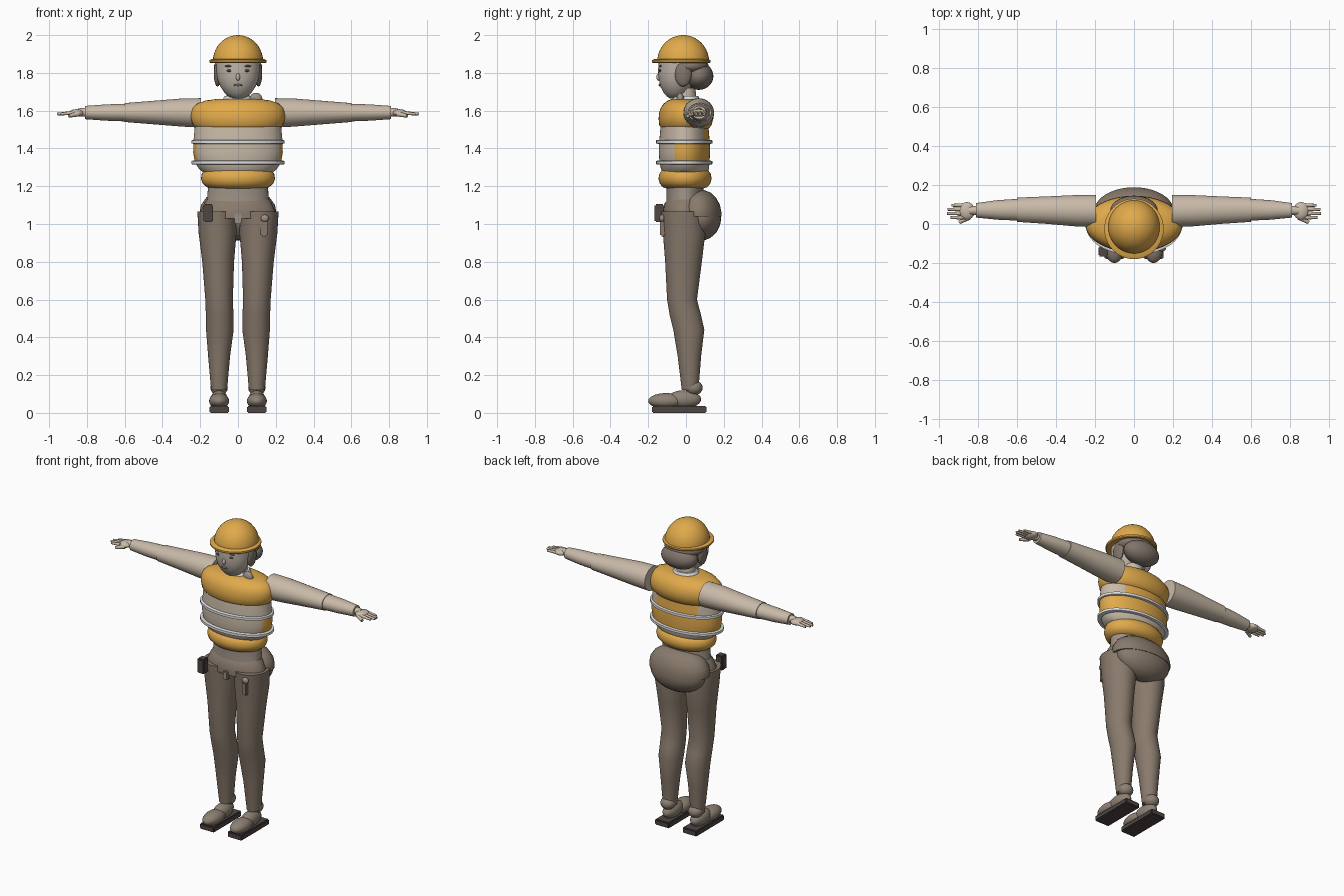
import bpy, bmesh, math
from mathutils import Vector, Matrix


def material(name, rgb):
    m = bpy.data.materials.new(name)
    m.diffuse_color = (*rgb, 1)
    return m


YELLOW = material("safety yellow", (0.75, 0.40, 0.07))
CREAM = material("shirt and skin", (0.58, 0.49, 0.39))
FACE = material("face", (0.52, 0.46, 0.40))
WHITE = material("reflective white", (0.75, 0.75, 0.76))
BROWN = material("trousers brown", (0.25, 0.195, 0.15))
SHOE = material("shoe brown", (0.27, 0.22, 0.175))
HAIR = material("hair", (0.22, 0.18, 0.15))
WAIST = material("waist grey", (0.33, 0.28, 0.23))
DARK = material("dark rubber", (0.075, 0.06, 0.055))


def finish(name, bm, mats, rule=None, angle=40):
    bmesh.ops.recalc_face_normals(bm, faces=bm.faces)
    if rule:
        for f in bm.faces:
            f.material_index = rule(f.calc_center_median())
    me = bpy.data.meshes.new(name)
    bm.to_mesh(me)
    bm.free()
    ob = bpy.data.objects.new(name, me)
    bpy.context.collection.objects.link(ob)
    for m in mats:
        me.materials.append(m)
    bpy.ops.object.select_all(action='DESELECT')
    ob.select_set(True)
    bpy.context.view_layer.objects.active = ob
    bpy.ops.object.shade_smooth_by_angle(angle=math.radians(angle))
    return ob


def ball(name, c, r, mat, seg=28):
    bm = bmesh.new()
    bmesh.ops.create_uvsphere(bm, u_segments=seg, v_segments=seg // 2, radius=1,
                              matrix=Matrix.Translation(c) @ Matrix.Diagonal((*r, 1)))
    return finish(name, bm, [mat])


def box(name, lo, hi, mat, bevel=0.006):
    lo, hi = Vector(lo), Vector(hi)
    bm = bmesh.new()
    bmesh.ops.create_cube(bm, size=1, matrix=Matrix.Translation((lo + hi) / 2)
                          @ Matrix.Diagonal((*(hi - lo), 1)))
    bmesh.ops.bevel(bm, geom=bm.edges[:], offset=bevel, segments=2, affect='EDGES')
    return finish(name, bm, [mat])


def loft(name, rings, mats, along='z', rule=None, n=40, angle=40):
    """Rings along z are (z, x, y, rx, ry); along x they are (x, y, z, ry, rz)."""
    bm = bmesh.new()
    loops = []
    for t, a, b, ra, rb in rings:
        loop = []
        for i in range(n):
            u = 2 * math.pi * i / n
            p, q = a + ra * math.cos(u), b + rb * math.sin(u)
            loop.append(bm.verts.new((p, q, t) if along == 'z' else (t, p, q)))
        loops.append(loop)
    for l0, l1 in zip(loops, loops[1:]):
        for i in range(n):
            bm.faces.new((l0[i], l0[(i + 1) % n], l1[(i + 1) % n], l1[i]))
    bm.faces.new(loops[0])
    bm.faces.new(loops[-1])
    return finish(name, bm, mats, rule, angle)


def rod(name, p0, p1, r0, r1, mat):
    p0, p1 = Vector(p0), Vector(p1)
    d = p1 - p0
    rot = d.to_track_quat('Z', 'Y').to_matrix().to_4x4()
    bm = bmesh.new()
    bmesh.ops.create_cone(bm, cap_ends=True, segments=12, radius1=r0, radius2=r1,
                          depth=d.length, matrix=Matrix.Translation((p0 + p1) / 2) @ rot)
    return finish(name, bm, [mat])


# Hard hat: dome with a flat brim
dome = [(1.86 + 0.14 * math.sin(k * math.pi / 20), 0, -0.015,
         0.133 * math.cos(k * math.pi / 20), 0.137 * math.cos(k * math.pi / 20)) for k in range(10)]
loft("helmet_dome", dome + [(2.0, 0, -0.015, 0.004, 0.004)], [YELLOW])
loft("helmet_brim", [(1.852, 0, -0.025, 0.147, 0.150), (1.857, 0, -0.025, 0.152, 0.155),
                     (1.867, 0, -0.025, 0.152, 0.155), (1.874, 0, -0.025, 0.135, 0.140)], [YELLOW])

# Head, hair and features
loft("head", [(1.665, 0, -0.055, 0.025, 0.03), (1.675, 0, -0.053, 0.05, 0.048),
              (1.695, 0, -0.052, 0.072, 0.066), (1.73, 0, -0.052, 0.095, 0.085),
              (1.77, 0, -0.047, 0.109, 0.097), (1.81, 0, -0.042, 0.115, 0.106),
              (1.87, 0, -0.035, 0.116, 0.108)], [FACE], angle=60)
ball("back_hair", (0, 0.068, 1.783), (0.122, 0.077, 0.073), HAIR)
ball("hair_cap", (0, 0.015, 1.835), (0.128, 0.105, 0.05), HAIR)
for s in (-1, 1):
    ball("side_hair", (s * 0.108, -0.015, 1.795), (0.02, 0.045, 0.068), HAIR, 16)
    ball("eye", (s * 0.045, -0.137, 1.812), (0.015, 0.007, 0.007), DARK, 12)
    ball("eyebrow", (s * 0.047, -0.135, 1.836), (0.024, 0.007, 0.005), HAIR, 12)
ball("nose", (0, -0.145, 1.778), (0.011, 0.012, 0.02), FACE, 12)
ball("mouth", (0, -0.138, 1.735), (0.024, 0.007, 0.006), HAIR, 12)

# Neck and collar
loft("neck", [(1.60, 0, 0, 0.065, 0.06), (1.72, 0, -0.005, 0.058, 0.055)], [CREAM])
loft("collar", [(1.63, 0, 0, 0.10, 0.085), (1.655, 0, 0, 0.085, 0.075),
                (1.678, 0, 0, 0.07, 0.065)], [WHITE])
ball("collar_flap", (0.095, -0.03, 1.66), (0.035, 0.02, 0.035), WAIST, 16)

# Upper vest over shoulders
loft("vest_shoulders", [(1.497, 0, -0.005, 0.19, 0.105), (1.505, 0, -0.005, 0.218, 0.125),
                        (1.525, 0, -0.003, 0.239, 0.139), (1.56, 0, 0, 0.25, 0.145),
                        (1.59, 0, 0, 0.249, 0.142), (1.615, 0, 0, 0.24, 0.133),
                        (1.638, 0, 0, 0.215, 0.118), (1.654, 0, 0, 0.17, 0.095),
                        (1.662, 0, 0, 0.11, 0.075)], [YELLOW], angle=60)


# Middle torso: cream in front, yellow behind
def torso_rule(c):
    if 1.33 < c.z < 1.43:
        return 1 if c.y > -0.05 or abs(c.x) > 0.215 else 0
    return 1 if c.z > 1.43 and c.y > 0.09 else 0


loft("vest_middle", [(1.27, 0, -0.005, 0.18, 0.115), (1.29, 0, -0.005, 0.205, 0.127),
                     (1.325, 0, -0.008, 0.228, 0.132), (1.38, 0, -0.008, 0.237, 0.136),
                     (1.435, 0, -0.008, 0.236, 0.134), (1.52, 0, -0.008, 0.228, 0.126)],
     [CREAM, YELLOW], rule=torso_rule, n=64)

# Reflective bands
for z in (1.325, 1.435):
    loft("reflective_band", [(z - 0.011, 0, -0.01, 0.236, 0.139), (z - 0.008, 0, -0.01, 0.246, 0.149),
                             (z + 0.008, 0, -0.01, 0.246, 0.149), (z + 0.011, 0, -0.01, 0.236, 0.139)],
         [WHITE], n=56)

# Lower vest roll
loft("vest_hem", [(1.187, 0, -0.005, 0.13, 0.095), (1.195, 0, -0.005, 0.165, 0.118),
                  (1.215, 0, -0.005, 0.188, 0.134), (1.24, 0, -0.005, 0.196, 0.141),
                  (1.265, 0, -0.005, 0.192, 0.136), (1.285, 0, -0.005, 0.18, 0.122),
                  (1.292, 0, -0.005, 0.15, 0.10)], [YELLOW], angle=60)

# Waist and hips
loft("waist", [(1.08, 0, -0.01, 0.175, 0.10), (1.13, 0, -0.005, 0.163, 0.098),
               (1.21, 0, -0.005, 0.158, 0.098)], [WAIST])
loft("hips", [(1.03, 0, -0.015, 0.20, 0.108), (1.06, 0, -0.015, 0.20, 0.108),
              (1.11, 0, -0.01, 0.178, 0.104), (1.13, 0, -0.005, 0.165, 0.09)], [BROWN])
loft("seat_upper", [(1.04, 0, 0.065, 0.202, 0.123), (1.06, 0, 0.065, 0.204, 0.123),
                    (1.10, 0, 0.065, 0.196, 0.115), (1.14, 0, 0.065, 0.168, 0.094),
                    (1.165, 0, 0.065, 0.13, 0.068), (1.18, 0, 0.065, 0.07, 0.03)], [BROWN], angle=60)
ball("seat_lower", (0, 0.08, 1.035), (0.188, 0.106, 0.122), BROWN)

# Belt items
box("belt_pouch", (-0.182, -0.166, 1.01), (-0.132, -0.115, 1.105), DARK)
box("buckle", (-0.018, -0.135, 1.0), (0.018, -0.10, 1.055), WAIST)
box("tool_holder", (0.12, -0.137, 0.935), (0.155, -0.11, 1.02), BROWN)
ball("tool_grip", (0.142, -0.127, 1.03), (0.022, 0.014, 0.02), WAIST, 14)

for s in (-1, 1):
    # Trouser leg
    loft("leg", [(1.065, s * 0.113, -0.017, 0.102, 0.113), (0.95, s * 0.108, -0.01, 0.1, 0.112),
                 (0.80, s * 0.105, -0.013, 0.084, 0.097), (0.60, s * 0.1, -0.021, 0.073, 0.079),
                 (0.52, s * 0.097, -0.004, 0.073, 0.083), (0.44, s * 0.096, 0.015, 0.073, 0.082),
                 (0.30, s * 0.1, 0.018, 0.058, 0.062), (0.12, s * 0.1, 0.022, 0.042, 0.044)], [BROWN])
    # Shoe
    ball("ankle", (s * 0.1, 0.042, 0.133), (0.046, 0.046, 0.04), SHOE, 20)
    ball("shoe_toe", (s * 0.1, -0.105, 0.063), (0.053, 0.095, 0.042), SHOE)
    ball("shoe_body", (s * 0.1, -0.01, 0.072), (0.045, 0.09, 0.048), SHOE)
    box("sole", (s * 0.1 - 0.052, -0.18, 0.0), (s * 0.1 + 0.052, 0.108, 0.037), DARK)
    # Sleeves
    loft("upper_arm", [(s * 0.195, 0.067, 1.588, 0.082, 0.078), (s * 0.3, 0.068, 1.59, 0.08, 0.074),
                       (s * 0.45, 0.071, 1.59, 0.07, 0.062), (s * 0.6, 0.073, 1.59, 0.062, 0.05)],
         [CREAM], along='x')
    loft("forearm", [(s * 0.59, 0.073, 1.59, 0.056, 0.047), (s * 0.7, 0.072, 1.59, 0.05, 0.043),
                     (s * 0.81, 0.07, 1.59, 0.037, 0.035)], [CREAM], along='x')
    # Hand
    rod("wrist", (s * 0.80, 0.07, 1.592), (s * 0.845, 0.068, 1.59), 0.024, 0.022, CREAM)
    ball("palm", (s * 0.855, 0.067, 1.588), (0.04, 0.046, 0.02), CREAM, 18)
    for k, reach in enumerate((0.94, 0.957, 0.955, 0.935)):
        y = 0.033 + 0.021 * k
        rod("finger", (s * 0.875, y, 1.588), (s * reach, y, 1.582), 0.0105, 0.007, CREAM)
    rod("thumb", (s * 0.845, 0.035, 1.583), (s * 0.895, 0.008, 1.572), 0.014, 0.009, CREAM)
